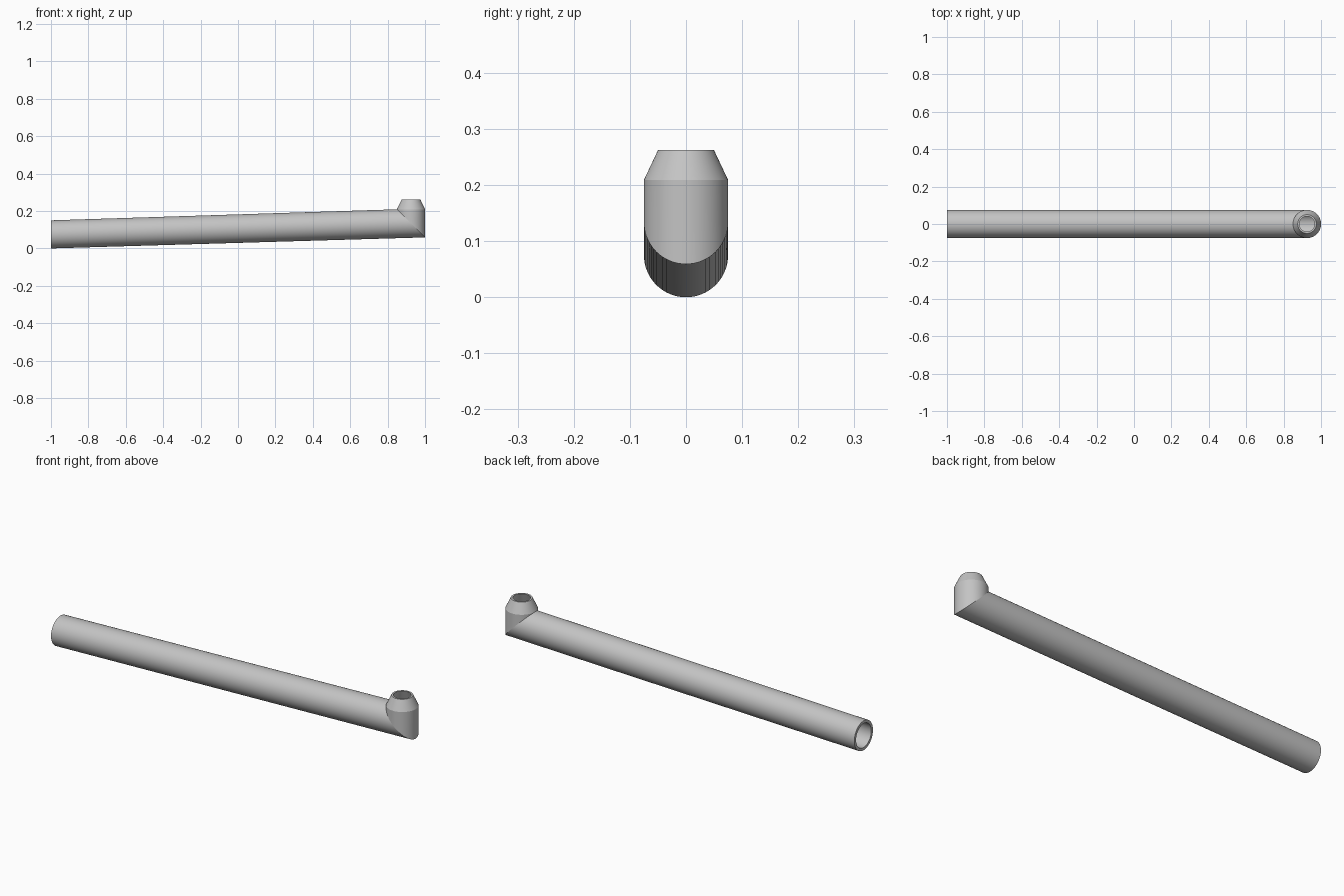
import bpy
import bmesh
from math import sin, cos, tau, radians

cube = bpy.data.objects.get("Cube")
if cube:
    bpy.data.objects.remove(cube, do_unlink=True)

SIDES = 64
R_OUT, R_IN = 0.075, 0.061      # pipe outside and bore
TIP_OUT, TIP_IN = 0.05, 0.041   # spout rim outside and bore
AXIS_X, MITRE_Z = 0.925, 0.134  # where the two pipe axes meet
SHOULDER_Z, TIP_Z = 0.209, 0.262

grey = bpy.data.materials.new("plain grey")
grey.use_nodes = True
colour = (0.55, 0.55, 0.55, 1)
grey.diffuse_color = colour
grey.node_tree.nodes["Principled BSDF"].inputs["Base Color"].default_value = colour


def end_ring(r):
    """Upright ring at the open end of the long pipe."""
    return lambda a: (-1, r * sin(a), R_OUT - r * cos(a))


def mitre_ring(r):
    """Slanted ring shared by both pipes at the elbow."""
    return lambda a: (AXIS_X + r * cos(a), r * sin(a), MITRE_Z - r * cos(a))


def level_ring(r, z):
    """Flat ring around the spout axis."""
    return lambda a: (AXIS_X + r * cos(a), r * sin(a), z)


def sleeve(name, rings, flip=False):
    """Skin a run of rings: up the outside, over the rim, down the bore."""
    bm = bmesh.new()
    loops = [[bm.verts.new(ring(tau * i / SIDES)) for i in range(SIDES)]
             for ring in rings]
    for low, high in zip(loops, loops[1:]):
        for i in range(SIDES):
            j = (i + 1) % SIDES
            bm.faces.new((low[i], low[j], high[j], high[i]))
    if flip:
        bmesh.ops.reverse_faces(bm, faces=bm.faces[:])
    bmesh.ops.remove_doubles(bm, verts=bm.verts[:], dist=0.00005)
    mesh = bpy.data.meshes.new(name)
    bm.to_mesh(mesh)
    bm.free()
    mesh.materials.append(grey)
    obj = bpy.data.objects.new(name, mesh)
    bpy.context.collection.objects.link(obj)
    bpy.ops.object.select_all(action="DESELECT")
    obj.select_set(True)
    bpy.context.view_layer.objects.active = obj
    bpy.ops.object.shade_smooth_by_angle(angle=radians(20))


# Long, gently rising hollow pipe
sleeve("long_pipe", [mitre_ring(R_OUT), end_ring(R_OUT),
                     end_ring(R_IN), mitre_ring(R_IN)], flip=True)

# Short upright spout with a tapered tip
sleeve("spout", [mitre_ring(R_OUT), level_ring(R_OUT, SHOULDER_Z),
                 level_ring(TIP_OUT, TIP_Z), level_ring(TIP_IN, TIP_Z),
                 level_ring(R_IN, SHOULDER_Z), mitre_ring(R_IN)])
